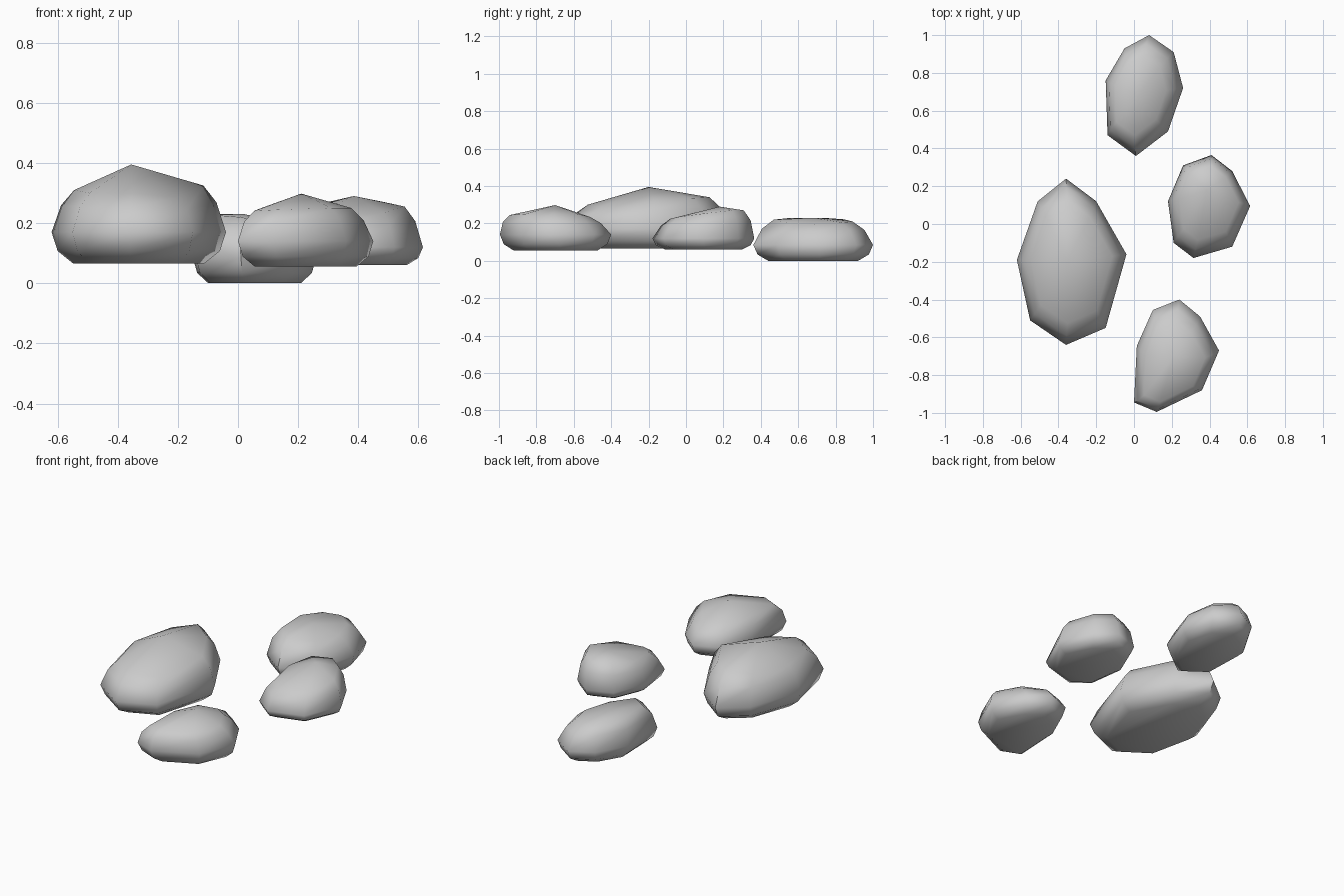
import bpy, math
from mathutils import Vector

if "Cube" in bpy.data.objects:
    bpy.data.objects.remove(bpy.data.objects["Cube"])

# Outlines run clockwise from the back tip, as seen from above.
def rock(name, outline, z_bot, z_mid, tops, peak, top_scale, shift=(0, 0)):
    n = len(outline)
    cx = (max(p[0] for p in outline) + min(p[0] for p in outline)) / 2
    cy = (max(p[1] for p in outline) + min(p[1] for p in outline)) / 2
    # (scale, height blend below the waist < 0 < above the waist)
    rings = [(0.75, -1.0), (0.93, -0.6), (1.0, 0.0),
             (1 - (1 - top_scale) * 0.42, 0.64), (top_scale, 1.0)]
    verts, faces = [], []
    for s, t in rings:
        for i, (x, y) in enumerate(outline):
            up = max(t, 0)
            z = z_mid + (t * (tops[i] - z_mid) if t > 0 else t * (z_mid - z_bot))
            verts.append((cx + (x - cx) * s + shift[0] * up,
                          cy + (y - cy) * s + shift[1] * up, z))
    for r in range(len(rings) - 1):
        for i in range(n):
            j = (i + 1) % n
            a = r * n
            faces.append((a + j, a + i, a + n + i, a + n + j))
    # Flat underside and low peak
    faces.append(tuple(range(n)))
    verts.append(peak)
    last = (len(rings) - 1) * n
    for i in range(n):
        faces.append((last + (i + 1) % n, last + i, len(verts) - 1))
    me = bpy.data.meshes.new(name)
    me.from_pydata(verts, [], faces)
    ob = bpy.data.objects.new(name, me)
    bpy.context.collection.objects.link(ob)
    bpy.ops.object.select_all(action='DESELECT')
    ob.select_set(True)
    bpy.context.view_layer.objects.active = ob
    bpy.ops.object.shade_smooth_by_angle(angle=math.radians(60))
    return ob


# Large rock on the left
rock("large_rock",
     [(-.36, .24), (-.20, .12), (-.04, -.16), (-.15, -.55),
      (-.36, -.64), (-.55, -.51), (-.62, -.19), (-.51, .12)],
     .065, .17, [.34, .335, .325, .285, .30, .30, .31, .325],
     (-.355, -.2, .395), .74)

# Rock at the front
rock("front_rock",
     [(.24, -.40), (.35, -.49), (.45, -.67), (.36, -.88),
      (.12, -.995), (0, -.945), (.015, -.645), (.10, -.455)],
     .055, .14, [.235, .25, .25, .25, .245, .24, .245, .245],
     (.21, -.7, .298), .72, (-.01, -.03))

# Rock on the right
rock("right_rock",
     [(.41, .365), (.52, .28), (.615, .095), (.52, -.12),
      (.315, -.18), (.21, -.10), (.18, .12), (.26, .31)],
     .06, .12, [.27, .27, .255, .235, .225, .235, .25, .27],
     (.385, .18, .29), .72, (0, .02))

# Low rock at the back
rock("back_rock",
     [(.08, 1.0), (.21, .91), (.26, .72), (.18, .49),
      (.01, .36), (-.14, .47), (-.15, .76), (-.05, .93)],
     0.0, .085, [.21, .205, .195, .20, .22, .228, .23, .222],
     (.02, .68, .23), .66, (-.02, 0))
